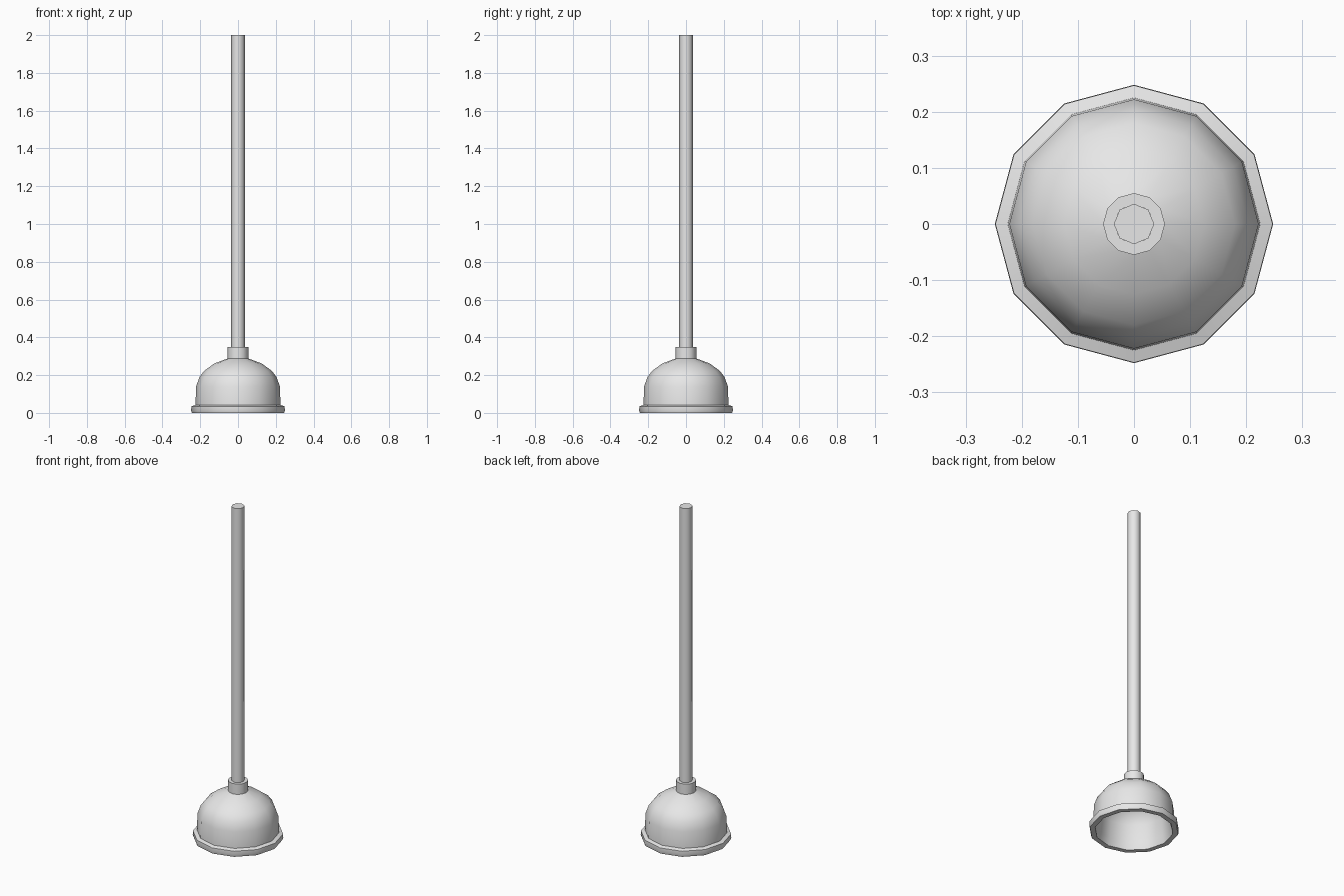
import bpy, bmesh
from math import cos, sin, pi, radians

cube = bpy.data.objects.get("Cube")
if cube:
    bpy.data.objects.remove(cube, do_unlink=True)

grey = bpy.data.materials.new("plain grey")
grey.use_nodes = True
colour = (0.8, 0.8, 0.8, 1)
grey.diffuse_color = colour
grey.node_tree.nodes["Principled BSDF"].inputs["Base Color"].default_value = colour


def lathe(name, profile, sides, angle, cap_start=False, cap_end=False):
    """Spin (radius, height) points around z, with optional end caps."""
    bm = bmesh.new()
    rings = [[bm.verts.new((r * cos(2 * pi * i / sides), r * sin(2 * pi * i / sides), z))
              for i in range(sides)] for r, z in profile]
    for a, b in zip(rings, rings[1:]):
        for i in range(sides):
            j = (i + 1) % sides
            bm.faces.new((a[i], a[j], b[j], b[i]))
    if cap_start:
        bm.faces.new(rings[0][::-1])
    if cap_end:
        bm.faces.new(rings[-1])
    mesh = bpy.data.meshes.new(name)
    bm.to_mesh(mesh)
    bm.free()
    mesh.materials.append(grey)
    obj = bpy.data.objects.new(name, mesh)
    bpy.context.collection.objects.link(obj)
    bpy.ops.object.select_all(action='DESELECT')
    obj.select_set(True)
    bpy.context.view_layer.objects.active = obj
    bpy.ops.object.shade_smooth_by_angle(angle=radians(angle))
    return obj


# Hollow rubber cup: inside from the crown down, round the lip, up the outside to the neck
inside = [(0.04, 0.265), (0.11, 0.245), (0.165, 0.21), (0.195, 0.145), (0.205, 0.04), (0.215, 0.0)]
lip = [(0.244, 0.0), (0.248, 0.012), (0.247, 0.035), (0.225, 0.042)]
outside = [(0.222, 0.14), (0.204, 0.19), (0.18, 0.222), (0.125, 0.262), (0.055, 0.288)]
neck = [(0.055, 0.35), (0.034, 0.35)]
lathe("rubber_cup", inside + lip + outside + neck, 12, 50, cap_start=True)

# Eight-sided wooden handle standing in the neck
lathe("handle", [(0.036, 0.28), (0.036, 2.0)], 8, 50, cap_start=True, cap_end=True)
